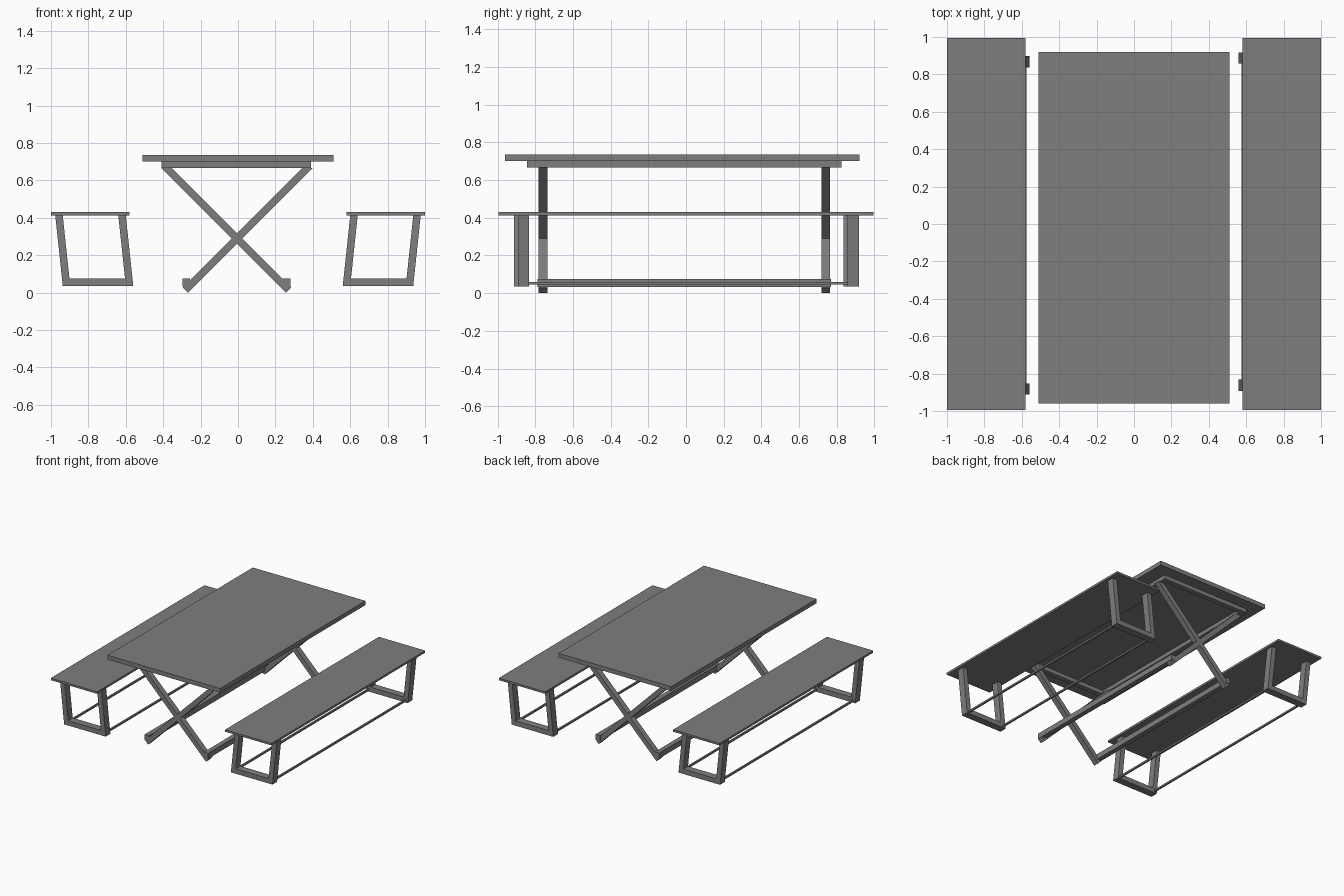
import bpy
import bmesh

cube = bpy.data.objects.get("Cube")
if cube:
    bpy.data.objects.remove(cube, do_unlink=True)

grey = bpy.data.materials.new("plain grey")
grey.use_nodes = True
grey.diffuse_color = (0.21, 0.21, 0.21, 1)
grey.node_tree.nodes["Principled BSDF"].inputs["Base Color"].default_value = grey.diffuse_color


def prism(name, profile, y0, y1):
    """Extrude an (x, z) outline from y0 to y1."""
    bm = bmesh.new()
    face = bm.faces.new([bm.verts.new((x, y0, z)) for x, z in profile])
    ext = bmesh.ops.extrude_face_region(bm, geom=[face])
    moved = [g for g in ext["geom"] if isinstance(g, bmesh.types.BMVert)]
    bmesh.ops.translate(bm, verts=moved, vec=(0, y1 - y0, 0))
    bmesh.ops.recalc_face_normals(bm, faces=bm.faces)
    mesh = bpy.data.meshes.new(name)
    bm.to_mesh(mesh)
    bm.free()
    mesh.materials.append(grey)
    obj = bpy.data.objects.new(name, mesh)
    bpy.context.collection.objects.link(obj)
    return obj


def box(name, x0, x1, y0, y1, z0, z1):
    return prism(name, [(x0, z0), (x1, z0), (x1, z1), (x0, z1)], y0, y1)


# Table top and the open rectangular frame beneath it
box("table_top", -0.51, 0.51, -0.96, 0.92, 0.70, 0.735)
for side, x in (("right", -0.41), ("left", 0.35)):
    box(f"table_frame_{side}", x, x + 0.04, -0.845, 0.825, 0.667, 0.70)
for end, y in (("front", -0.845), ("back", 0.785)):
    box(f"table_frame_{end}", -0.37, 0.35, y, y + 0.04, 0.667, 0.70)

# Crossed legs with square-cut feet
arm = [(0.262, 0), (0.29, 0.028), (-0.349, 0.667), (-0.405, 0.667)]
for end, y in (("front", -0.782), ("back", 0.718)):
    for side, s in (("right", -1), ("left", 1)):
        prism(f"crossed_leg_{end}_{side}",
              [(s * x - 0.005, z) for x, z in arm], y, y + 0.046)

# Long floor rails joining the crossed legs
for side, x in (("right", -0.297), ("left", 0.24)):
    box(f"table_rail_{side}", x, x + 0.04, -0.787, 0.77, 0.032, 0.076)

# Benches: seat, leaning leg frames and thin tie rods
for side, s, shift in (("right", -1, 0), ("left", 1, 0.02)):
    box(f"bench_seat_{side}", s * 0.58, s * 1.0, -0.995, 0.995, 0.413, 0.43)
    for end, y in (("front", -0.912), ("back", 0.837)):
        y += shift
        for part, x in (("inner", 0.56), ("outer", 0.897)):
            upright = [(x, 0.036), (x + 0.04, 0.036), (x + 0.08, 0.413), (x + 0.04, 0.413)]
            prism(f"bench_{side}_{end}_{part}_leg", [(s * px, z) for px, z in upright], y, y + 0.06)
        box(f"bench_{side}_{end}_foot", s * 0.60, s * 0.90, y, y + 0.06, 0.036, 0.076)
    for part, x in (("inner", 0.582), ("outer", 0.916)):
        box(f"bench_{side}_{part}_rod", s * (x - 0.007), s * (x + 0.007),
            -0.86 + shift, 0.845 + shift, 0.045, 0.059)
